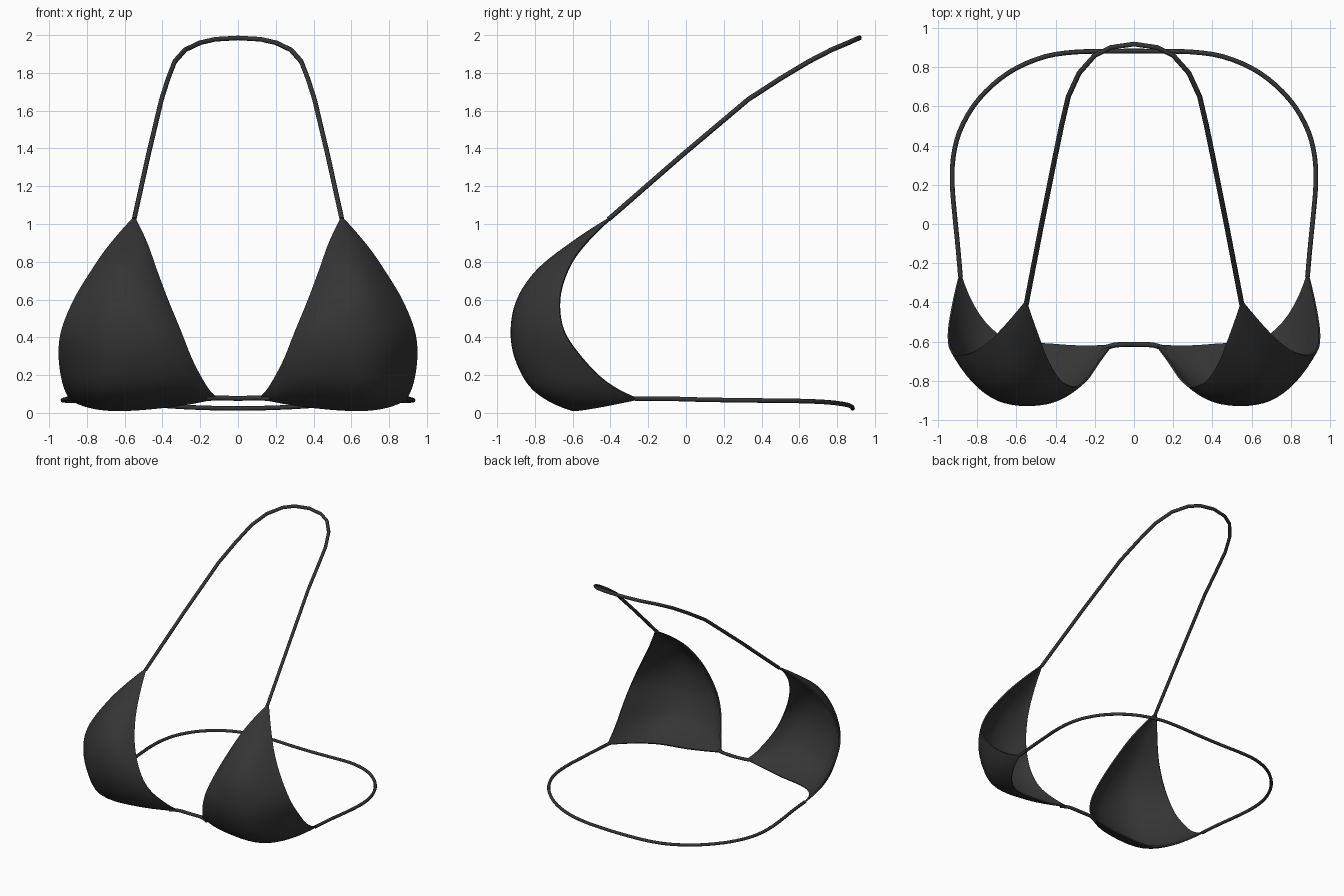
import bpy
from mathutils import Vector

if "Cube" in bpy.data.objects:
    bpy.data.objects.remove(bpy.data.objects["Cube"])

fabric = bpy.data.materials.new("charcoal fabric")
fabric.diffuse_color = (0.035, 0.035, 0.035, 1)
fabric.use_nodes = True
fabric.node_tree.nodes["Principled BSDF"].inputs["Base Color"].default_value = fabric.diffuse_color


def spline(pts, steps):
    """Smooth curve through the given points."""
    p = [Vector(q) for q in pts]
    p = [3 * p[0] - 3 * p[1] + p[2]] + p + [3 * p[-1] - 3 * p[-2] + p[-3]]
    out = []
    for i in range(1, len(p) - 2):
        a, b, c, d = p[i - 1:i + 3]
        for k in range(steps):
            t = k / steps
            out.append(0.5 * (2 * b + (c - a) * t + (2 * a - 5 * b + 4 * c - d) * t * t
                              + (3 * b - a - 3 * c + d) * t ** 3))
    return out + [p[-2]]


def finish(obj, angle):
    bpy.ops.object.select_all(action='DESELECT')
    obj.select_set(True)
    bpy.context.view_layer.objects.active = obj
    bpy.ops.object.convert(target='MESH')
    bpy.ops.object.shade_smooth_by_angle(angle=angle)


def cord(name, pts, radius, cyclic=False):
    """Thin round strap along a path."""
    cu = bpy.data.curves.new(name, 'CURVE')
    cu.dimensions = '3D'
    cu.bevel_depth = radius
    cu.bevel_resolution = 2
    cu.use_fill_caps = True
    s = cu.splines.new('POLY')
    s.points.add(len(pts) - 1)
    for q, v in zip(s.points, pts):
        q.co = (*v, 1)
    s.use_cyclic_u = cyclic
    cu.materials.append(fabric)
    obj = bpy.data.objects.new(name, cu)
    bpy.context.collection.objects.link(obj)
    finish(obj, 1.0)


def mirrored(half):
    """Half path ending on the centre line, extended to the other side."""
    return half + [(-x, y, z) for x, y, z in half[-2::-1]]


# Cup cross-sections from tip to hem, each from inner edge to outer edge
rows = [
    [(.545, -.40, 1.035), (.55, -.405, 1.035), (.555, -.405, 1.035), (.56, -.40, 1.03)],
    [(.48, -.585, .90), (.53, -.605, .905), (.61, -.60, .90), (.69, -.55, .88)],
    [(.43, -.71, .76), (.53, -.78, .76), (.66, -.77, .76), (.78, -.63, .75)],
    [(.37, -.80, .60), (.51, -.89, .60), (.70, -.865, .60), (.87, -.67, .60)],
    [(.30, -.835, .43), (.48, -.925, .43), (.73, -.885, .43), (.935, -.65, .44)],
    [(.24, -.80, .28), (.46, -.895, .27), (.74, -.85, .27), (.95, -.56, .30)],
    [(.17, -.70, .15), (.42, -.80, .125), (.74, -.75, .11), (.93, -.42, .16)],
    [(.11, -.62, .075), (.40, -.615, .025), (.70, -.56, .012), (.89, -.25, .07)],
]
columns = [spline(c, 5) for c in zip(*rows)]
grid = [spline(r, 7) for r in zip(*columns)]
n = len(grid[0])

for side, name in ((1, "right_cup"), (-1, "left_cup")):
    verts = [(side * v.x, v.y, v.z) for r in grid for v in r]
    faces = []
    for i in range(len(grid) - 1):
        for j in range(n - 1):
            f = (i * n + j, (i + 1) * n + j, (i + 1) * n + j + 1, i * n + j + 1)
            faces.append(f if side > 0 else f[::-1])
    me = bpy.data.meshes.new(name)
    me.from_pydata(verts, [], faces)
    me.materials.append(fabric)
    cup = bpy.data.objects.new(name, me)
    bpy.context.collection.objects.link(cup)
    m = cup.modifiers.new("cloth", 'SOLIDIFY')
    m.thickness = 0.01
    m.offset = -1
    finish(cup, 0.7)

# Neck strap loop
neck = [(.55, -.41, 1.025), (.475, -.02, 1.365), (.405, .33, 1.66), (.37, .50, 1.77),
        (.335, .65, 1.86), (.28, .77, 1.922), (.20, .86, 1.96), (.12, .90, 1.978),
        (0, .918, 1.985)]
cord("neck_strap", mirrored(neck), 0.013)

# Band around the back
back = [(.885, -.27, .075), (.90, -.10, .075), (.915, .05, .071), (.927, .20, .068),
        (.922, .34, .066), (.89, .47, .065), (.82, .60, .063), (.72, .71, .059),
        (.60, .795, .052), (.45, .855, .042), (.30, .877, .032), (.15, .881, .026),
        (0, .882, .024)]
cord("back_band", spline(mirrored(back), 3), 0.012)

# Short bridge between the cups
bridge = [(.17, -.645, .075), (.11, -.62, .079), (.06, -.615, .078), (0, -.614, .077)]
cord("front_bridge", spline(mirrored(bridge), 3), 0.013)
